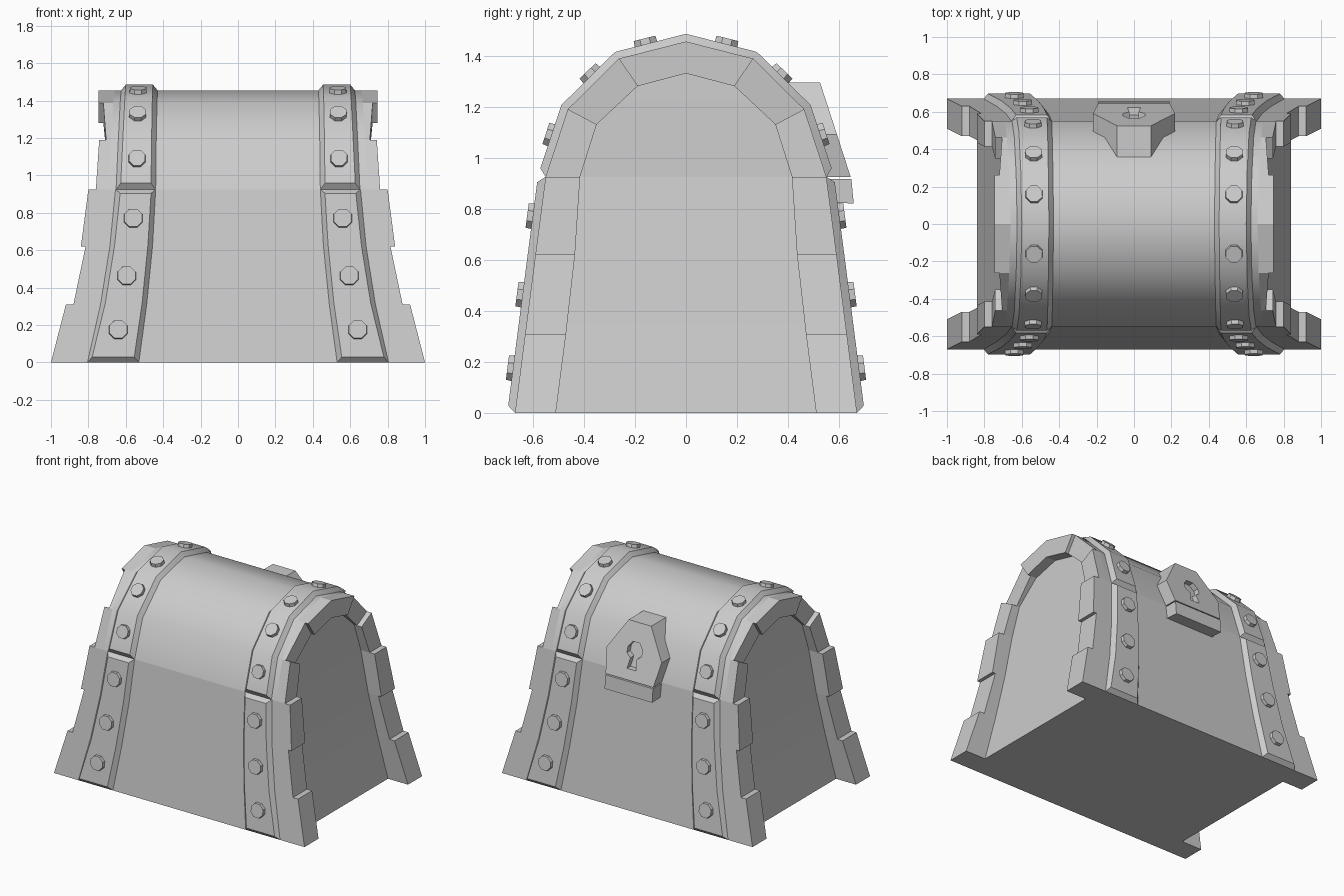
import bpy, bmesh, math
from mathutils import Vector

if "Cube" in bpy.data.objects:
    bpy.data.objects.remove(bpy.data.objects["Cube"])

# half profile (y, z) of the chest, end wall x, inner outline of the end trim
OUT = [(.67, 0), (.63, .31), (.59, .62), (.55, .925), (.463, 1.19), (.263, 1.388), (0, 1.455)]
INN = [(.51, 0), (.47, .31), (.435, .62), (.415, .925), (.35, 1.13), (.19, 1.28), (0, 1.33)]
WALL = [.84, .785, .735, .69, .68, .667, .66]


def make(name, verts, faces, smooth=False):
    bm = bmesh.new()
    vs = [bm.verts.new(v) for v in verts]
    for f in faces:
        bm.faces.new([vs[i] for i in f])
    bmesh.ops.remove_doubles(bm, verts=bm.verts, dist=1e-5)
    bmesh.ops.recalc_face_normals(bm, faces=bm.faces)
    me = bpy.data.meshes.new(name)
    bm.to_mesh(me)
    bm.free()
    if smooth:
        me.shade_smooth()
        me.set_sharp_from_angle(angle=math.radians(35))
    ob = bpy.data.objects.new(name, me)
    bpy.context.collection.objects.link(ob)
    return ob


def prism(name, near, far):
    n = len(near)
    faces = [(i, (i + 1) % n, (i + 1) % n + n, i + n) for i in range(n)]
    return make(name, near + far, faces + [tuple(range(n)), tuple(range(n, 2 * n))])


def shell(name, i0, i1, bottom):
    # stacked rings of four corners; a ring at the ridge has coincident corners
    verts, faces = [], []
    for i in range(i0, i1 + 1):
        y, z = OUT[i]
        w = WALL[i]
        verts += [(-w, -y, z), (w, -y, z), (w, y, z), (-w, y, z)]
    for r in range(i1 - i0):
        for c in range(4):
            d = (c + 1) % 4
            ridge = OUT[i0 + r + 1][0] == 0
            if ridge and c % 2:        # end wall closes to a point
                faces.append((4 * r + c, 4 * r + d, 4 * r + 4 + c))
            else:
                faces.append((4 * r + c, 4 * r + d, 4 * r + 4 + d, 4 * r + 4 + c))
    if bottom:
        faces.append((0, 1, 2, 3))
    return make(name, verts, faces, True)


# body and arched lid
shell("chest_body", 0, 3, True)
shell("chest_lid", 3, 6, False)


def strap(name, path, h=.03, bev=.025):
    # path rows: (y, z, inner x, outer x); raised bevelled band
    verts, faces = [], []
    n = len(path)
    for i, (y, z, a, b) in enumerate(path):
        p = Vector((0, y, z))
        ts = []
        for j, k in ((i - 1, i), (i, i + 1)):
            if 0 <= j and k < n:
                ts.append(Vector((0, path[k][0] - path[j][0], path[k][1] - path[j][1])).normalized())
        t = sum(ts, Vector()).normalized()
        nrm = Vector((0, -t.z, t.y))
        if nrm.dot(Vector((0, y, z - .6 if z > .93 else 0))) < 0:
            nrm = -nrm
        q = p + nrm * h
        q += t * (bev if i == 0 else -bev if i == n - 1 else 0)
        s = 1 if b > a else -1
        verts += [(a, y, z), (a + s * bev, q.y, q.z), (b - s * bev, q.y, q.z), (b, y, z)]
    for i in range(n - 1):
        for c in range(3):
            faces.append((4 * i + c, 4 * i + c + 1, 4 * i + c + 5, 4 * i + c + 4))
    e = 4 * (n - 1)
    faces += [(0, 1, 2, 3), (e, e + 1, e + 2, e + 3)]
    return make(name, verts, faces, True)


def stud(name, x, i, t, s, r=.053):
    # eight-sided rivet on profile segment i, side s of the chest
    a, b = Vector(OUT[i]), Vector(OUT[i + 1])
    p, d = a.lerp(b, t), (b - a).normalized()
    u, v, n = Vector((1, 0, 0)), Vector((0, s * d.x, d.y)), Vector((0, s * d.y, -d.x))
    c = Vector((x, s * p.x, p.y))
    rings = []
    for off, rad in ((.02, r), (.052, r * .94)):
        rings.append([c + n * off + (u * math.cos(k * math.pi / 4 + .39)
                      + v * math.sin(k * math.pi / 4 + .39)) * rad for k in range(8)])
    return prism(name, *rings)


SX = [(.53, .805), (.488, .735), (.457, .685), (.44, .655)]
LX = [(.44, .652), (.437, .64), (.433, .63), (.43, .625)]
TRIM = [(1.0, .92), (.88, .815), (.84, .80), (.76, .742), (.705, .72)]
for sx in (-1, 1):
    # lid strap over the full arch
    half = [(OUT[i + 3][0], OUT[i + 3][1], sx * LX[i][0], sx * LX[i][1]) for i in range(4)]
    strap("lid_strap", half + [(-y, z, a, b) for y, z, a, b in half[-2::-1]])
    for sy in (-1, 1):
        # lower straps and rivets
        strap("body_strap", [(sy * OUT[i][0], OUT[i][1], sx * SX[i][0], sx * SX[i][1]) for i in range(4)])
        for x, i in ((.64, 0), (.595, 1), (.56, 2)):
            stud("body_rivet", sx * x, i, .55 if i == 0 else .48, sy, .055)
        for x, i, t in ((.54, 3, .58), (.536, 4, .57), (.534, 5, .43)):
            stud("lid_rivet", sx * x, i, t, sy, .05)
        # stepped trim blocks on the end walls
        for i, (xa, xb) in enumerate(TRIM):
            quad = [(OUT[i], xa, i), (OUT[i + 1], xb, i + 1), (INN[i + 1], xb, i + 1), (INN[i], xa, i)]
            prism("end_trim_block",
                  [(sx * WALL[k], sy * p[0], p[1]) for p, x, k in quad],
                  [(sx * x, sy * p[0], p[1]) for p, x, k in quad])
    # keystone block at the crown
    key = [OUT[5], OUT[6], (-OUT[5][0], OUT[5][1]), (-INN[5][0], INN[5][1]), INN[6], INN[5]]
    prism("keystone", [(sx * .66, y, z) for y, z in key], [(sx * .745, y, z) for y, z in key])


def face_y(z):
    return .645 - (z - .925) * .12 / .37


def both(pts):
    return pts + [(-x, z) for x, z in reversed(pts)]


# lock plate on the back with a keyhole recess
plate = both([(.19, .925), (.22, 1.09), (.09, 1.295)])
lock = prism("lock_plate", [(x, face_y(z), z) for x, z in plate],
             [(x, .5 - (z - .925) * .45, z) for x, z in plate])
hole = both([(.035, .995), (.024, 1.065), (.058, 1.09), (.058, 1.13), (.028, 1.17)])
cut = prism("keyhole_cutter", [(x, face_y(z) + .05, z) for x, z in hole],
            [(x, face_y(z) - .04, z) for x, z in hole])
cut.hide_render = True
mod = lock.modifiers.new("keyhole", 'BOOLEAN')
mod.operation, mod.object = 'DIFFERENCE', cut
bpy.context.view_layer.objects.active = lock
bpy.ops.object.modifier_apply(modifier=mod.name)
bpy.data.objects.remove(cut)

# lock catch on the body below the plate
catch = [(.54, .917), (.648, .917), (.657, .82), (.56, .825)]
prism("lock_catch", [(-.19, y, z) for y, z in catch], [(.19, y, z) for y, z in catch])
